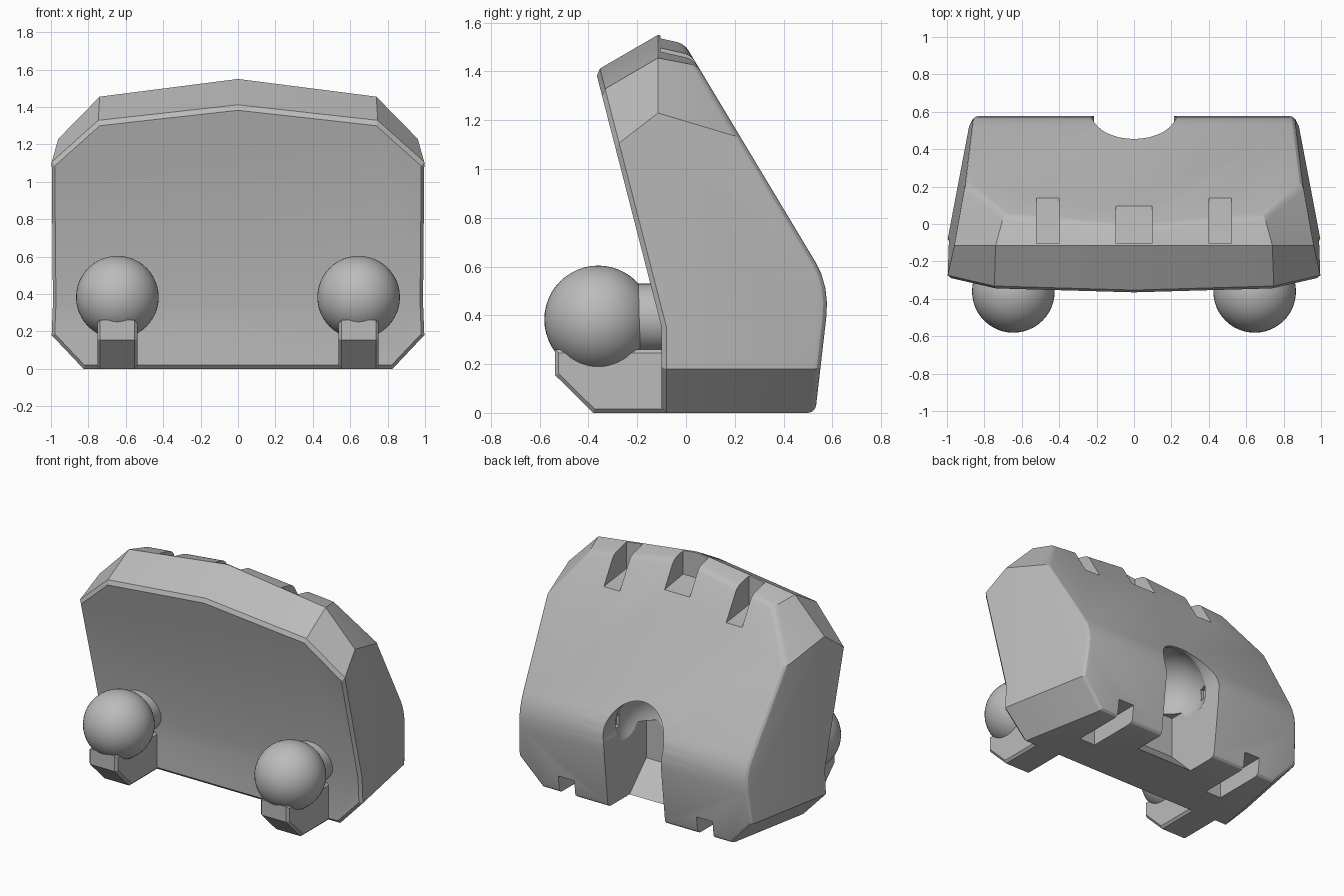
import bpy, bmesh, math
from mathutils import Vector

default = bpy.data.objects.get("Cube")
if default:
    bpy.data.objects.remove(default, do_unlink=True)

grey = bpy.data.materials.new("plain_grey")
grey.use_nodes = True
COLOR = (0.5, 0.5, 0.5, 1)
grey.diffuse_color = COLOR
grey.node_tree.nodes["Principled BSDF"].inputs["Base Color"].default_value = COLOR


def make_object(name, bm):
    bmesh.ops.recalc_face_normals(bm, faces=bm.faces)
    mesh = bpy.data.meshes.new(name)
    bm.to_mesh(mesh)
    bm.free()
    mesh.materials.append(grey)
    obj = bpy.data.objects.new(name, mesh)
    bpy.context.collection.objects.link(obj)
    return obj


def extrude_profile(points, x0, x1):
    """Closed (y, z) outline swept along x."""
    bm = bmesh.new()
    face = bm.faces.new([bm.verts.new((x0, y, z)) for y, z in points])
    swept = bmesh.ops.extrude_face_region(bm, geom=[face])
    verts = [v for v in swept["geom"] if isinstance(v, bmesh.types.BMVert)]
    bmesh.ops.translate(bm, verts=verts, vec=(x1 - x0, 0, 0))
    bmesh.ops.recalc_face_normals(bm, faces=bm.faces)
    return bm


def slice_off(bm, point, normal):
    """Cut both sides with a mirrored plane and close the openings."""
    for side in (1, -1):
        flip = Vector((side, 1, 1))
        cut = bmesh.ops.bisect_plane(
            bm, geom=bm.verts[:] + bm.edges[:] + bm.faces[:], dist=1e-5,
            plane_co=Vector(point) * flip, plane_no=(Vector(normal) * flip).normalized(),
            clear_outer=True)
        rim = [e for e in cut["geom_cut"]
               if isinstance(e, bmesh.types.BMEdge) and e.is_boundary]
        if rim:
            bmesh.ops.edgeloop_fill(bm, edges=rim)
        bmesh.ops.remove_doubles(bm, verts=bm.verts, dist=1e-4)
        bmesh.ops.recalc_face_normals(bm, faces=bm.faces)


def bevel_rim(bm, is_inside, width, segments):
    """Bevel the edges around the region of faces passing a rule."""
    bm.normal_update()
    rim = [e for e in bm.edges
           if len(e.link_faces) == 2 and sum(is_inside(f.normal) for f in e.link_faces) == 1]
    bmesh.ops.bevel(bm, geom=rim, offset=width, segments=segments, profile=0.5,
                    affect='EDGES', clamp_overlap=True)


def carve(target, cutter):
    cutter.hide_render = True
    mod = target.modifiers.new("cut", 'BOOLEAN')
    mod.operation = 'DIFFERENCE'
    mod.solver = 'EXACT'
    mod.object = cutter
    bpy.context.view_layer.objects.active = target
    bpy.ops.object.modifier_apply(modifier=mod.name)
    bpy.data.objects.remove(cutter, do_unlink=True)


def smooth(obj, degrees):
    bpy.ops.object.select_all(action='DESELECT')
    obj.select_set(True)
    bpy.context.view_layer.objects.active = obj
    bpy.ops.object.shade_smooth_by_angle(angle=math.radians(degrees))


def cylinder_y(name, x, z, radius, y0, y1):
    bm = bmesh.new()
    bmesh.ops.create_cone(bm, cap_ends=True, segments=48, radius1=radius,
                          radius2=radius, depth=y1 - y0)
    obj = make_object(name, bm)
    obj.rotation_euler.x = math.pi / 2
    obj.location = (x, (y0 + y1) / 2, z)
    return obj


def ball(name, center, radius):
    bm = bmesh.new()
    bmesh.ops.create_uvsphere(bm, u_segments=48, v_segments=24, radius=radius)
    obj = make_object(name, bm)
    obj.location = center
    return obj


# Main block: side outline, then tapered sides and faceted crown
outline = [(-0.10, 0), (-0.10, 0.35), (-0.447, 1.70), (-0.118, 1.70), (0.53, 0.62),
           (0.555, 0.57), (0.572, 0.51), (0.578, 0.45), (0.575, 0.39), (0.53, 0)]
body = extrude_profile(outline, -1.2, 1.2)
slice_off(body, (1, -0.1, 0.18), (1, 0.19, 0.04))
slice_off(body, (0.83, -0.1, 0), (1, 0.19, -0.944))
ridge_y = -0.115
for slope in (0.58, -0.22):
    slice_off(body, (0, ridge_y, 1.55), (0.128, -slope, 1))
for slope in (0.55, -0.47):
    slice_off(body, (0.74, ridge_y, 1.455), (1.02, -slope, 1))
bevel_rim(body, lambda n: n.y < -0.9, 0.02, 1)
bevel_rim(body, lambda n: n.y > 0.5, 0.03, 3)
block = make_object("main_block", body)

# Socket in the back: round pocket above a ramped slot
carve(block, cylinder_y("socket_mouth", 0, 0.52, 0.225, 0.32, 0.8))
carve(block, ball("socket_hollow", (0, 0.33, 0.52), 0.25))
ramp = [(0.8, -0.1), (0.40, -0.1), (0.12, 0.18), (0.12, 0.46), (0.8, 0.46)]
carve(block, make_object("socket_slot", extrude_profile(ramp, -0.215, 0.215)))

for side in (1, -1):
    # Small catch recess inside the socket
    catch = [(0.37, 0.49), (0.43, 0.49), (0.43, 0.57), (0.37, 0.57)]
    carve(block, make_object("catch_recess", extrude_profile(catch, side * 0.15, side * 0.265)))
    # Drain channel under the back edge
    drain = [(0.16, -0.1), (0.8, -0.1), (0.8, 0.12), (0.16, 0.12)]
    x = side * 0.52
    carve(block, make_object("drain_channel", extrude_profile(drain, x - 0.06, x + 0.06)))

# Three notches along the crown
for x, half, end, floor in ((-0.46, 0.06, 0.14, 1.27), (0, 0.095, 0.095, 1.345),
                            (0.46, 0.06, 0.14, 1.27)):
    notch = [(-0.105, floor + 0.03), (end, floor), (0.4, floor), (0.4, 1.8), (-0.105, 1.8)]
    carve(block, make_object("crown_notch", extrude_profile(notch, x - half, x + half)))
smooth(block, 20)

# Ball connectors on the front, each with a neck and a support bracket
bracket_outline = [(-0.08, 0), (-0.38, 0), (-0.537, 0.155), (-0.537, 0.26), (-0.08, 0.26)]
for label, side in (("left", 1), ("right", -1)):
    x = side * 0.645
    smooth(ball(label + "_ball", (x, -0.36, 0.383), 0.221), 30)
    smooth(cylinder_y(label + "_neck", x, 0.388, 0.142, -0.25, -0.09), 30)
    bracket = extrude_profile(bracket_outline, x - 0.107, x + 0.107)
    rim = [e for e in bracket.edges
           if abs(e.verts[0].co.x - e.verts[1].co.x) < 1e-4
           and min(v.co.y for v in e.verts) < -0.3 and max(v.co.z for v in e.verts) < 0.27
           and max(v.co.y for v in e.verts) < 0]
    bmesh.ops.bevel(bracket, geom=rim, offset=0.015, segments=1, affect='EDGES',
                    clamp_overlap=True)
    make_object(label + "_bracket", bracket)
